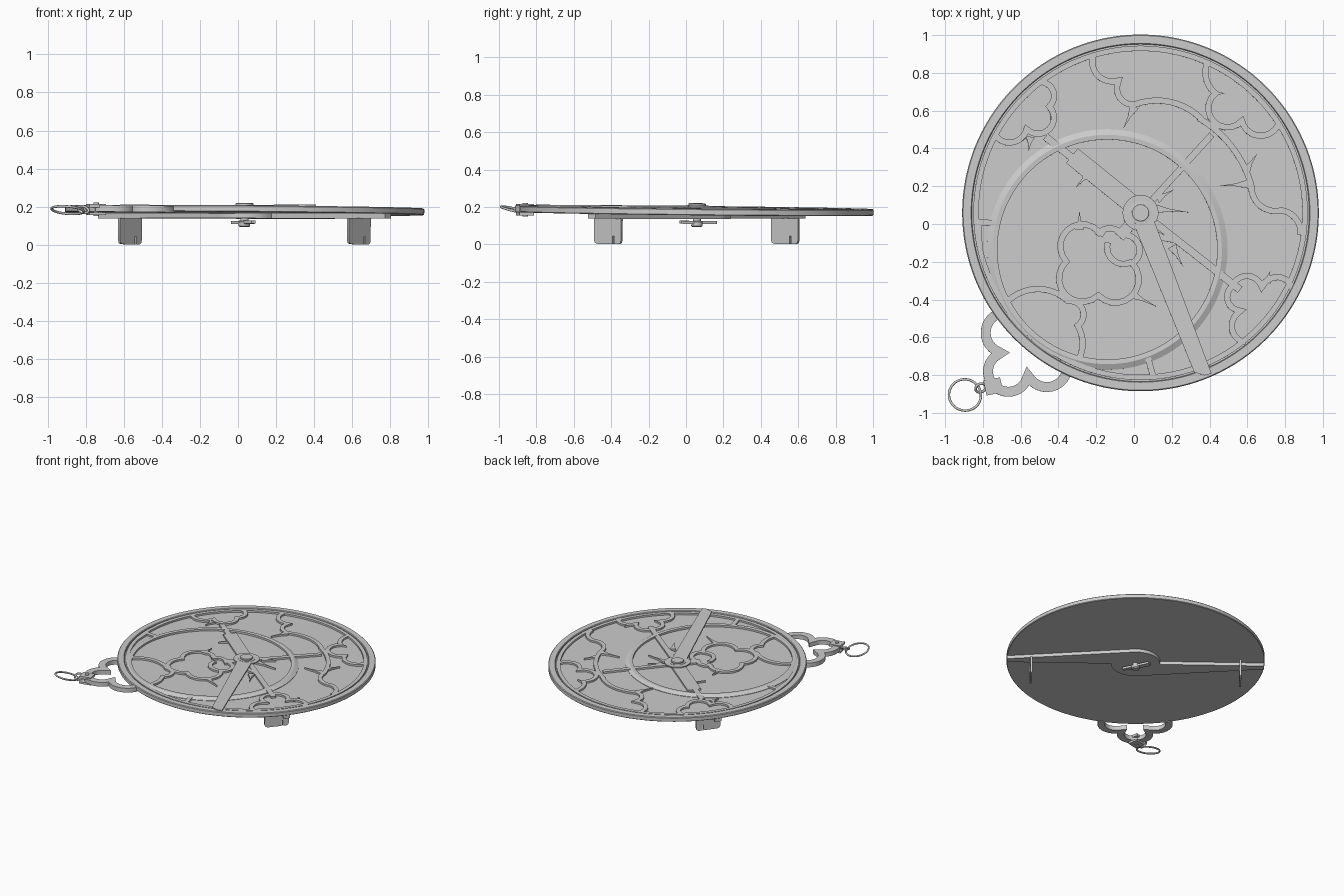
import bpy, bmesh, math
from math import sin, cos, pi, radians
from mathutils import Matrix, Vector

if "Cube" in bpy.data.objects:
    bpy.data.objects.remove(bpy.data.objects["Cube"])

CX, CY = 0.033, 0.057                      # disc centre
ALI = Matrix.Rotation(radians(-38.2), 4, 'Z')   # sighting bar direction
TILT = Matrix.Translation((CX, CY, 0)) @ Matrix.Rotation(-0.013, 4, Vector((0.786, -0.618, 0)))
WORLD = TILT @ Matrix.Translation((-CX, -CY, 0))  # for parts given in grid coordinates
PLATE, RETE = 0.181, 0.195                 # plate top, openwork top


def finish(name, bm, mat):
    bmesh.ops.recalc_face_normals(bm, faces=bm.faces)
    me = bpy.data.meshes.new(name)
    bm.to_mesh(me)
    bm.free()
    ob = bpy.data.objects.new(name, me)
    bpy.context.collection.objects.link(ob)
    ob.matrix_world = mat
    bpy.ops.object.select_all(action='DESELECT')
    ob.select_set(True)
    bpy.context.view_layer.objects.active = ob
    bpy.ops.object.shade_smooth_by_angle(angle=radians(28))
    return ob


def prism(name, pts, z0, z1, mat=TILT):
    bm = bmesh.new()
    f = bm.faces.new([bm.verts.new((x, y, z0)) for x, y in pts])
    r = bmesh.ops.extrude_face_region(bm, geom=[f])
    top = [v for v in r['geom'] if isinstance(v, bmesh.types.BMVert)]
    bmesh.ops.translate(bm, verts=top, vec=(0, 0, z1 - z0))
    return finish(name, bm, mat)


def lathe(name, prof, mat=TILT, n=128, closed=False):
    bm = bmesh.new()
    vs = [bm.verts.new((r, 0, z)) for r, z in prof]
    es = [bm.edges.new(p) for p in zip(vs, vs[1:])]
    if closed:
        es.append(bm.edges.new((vs[-1], vs[0])))
    bmesh.ops.spin(bm, geom=vs + es, cent=(0, 0, 0), axis=(0, 0, 1), angle=2 * pi, steps=n)
    bmesh.ops.remove_doubles(bm, verts=bm.verts, dist=1e-5)
    return finish(name, bm, mat)


def arcs(start, steps, n=10):
    """Path of arcs; each step is x, y, bulge (positive = right of travel)."""
    path = [Vector(start)]
    for x, y, b in steps:
        a, e = path[-1].copy(), Vector((x, y))
        d = e - a
        right = Vector((d.y, -d.x))
        if abs(b) < 1e-3:
            path.append(e)
            continue
        c = (a + e) / 2 + right * (b - 1 / b) / 4
        ang = 4 * math.atan(b)
        for i in range(1, n + 1):
            path.append(c + Matrix.Rotation(ang * i / n, 2) @ (a - c))
    return path


def ribbon(name, path, w=0.032, z0=PLATE - 0.002, z1=RETE, mat=WORLD):
    bm = bmesh.new()
    rows = []
    for i, p in enumerate(path):
        d0 = (p - path[i - 1]).normalized() if i else (path[1] - p).normalized()
        d1 = (path[i + 1] - p).normalized() if i < len(path) - 1 else d0
        t = (d0 + d1).normalized() if (d0 + d1).length > 0.1 else d0
        s = Vector((-t.y, t.x)) * w / 2 / max(0.6, t.dot(d0))
        rows.append([bm.verts.new((q.x, q.y, z)) for q, z in
                     ((p + s, z0), (p + s, z1), (p - s, z1), (p - s, z0))])
    for a, b in zip(rows, rows[1:]):
        for k in range(4):
            bm.faces.new((a[k], a[(k + 1) % 4], b[(k + 1) % 4], b[k]))
    bm.faces.new(rows[0])
    bm.faces.new(rows[-1][::-1])
    return finish(name, bm, mat)


def spike(name, x0, y0, x1, y1, w=0.05):
    a, b = Vector((x0, y0)), Vector((x1, y1))
    s = Vector((a.y - b.y, b.x - a.x)).normalized() * w / 2
    m = a.lerp(b, 0.45)
    prism(name, [a + s, a - s, m - s * 0.3, b, m + s * 0.3], PLATE - 0.002, RETE, WORLD)


# Main body with raised limb, and the openwork's outer ring
lathe("body_plate", [(0, .163), (.940, .163), (.944, .167), (.944, .193), (.939, .198),
                     (.897, .198), (.893, .194), (.893, PLATE), (0, PLATE)], n=192)
lathe("openwork_outer_ring", [(.857, .179), (.857, RETE), (.885, RETE), (.885, .179)], n=192, closed=True)

# Off-centre bevelled ring
lathe("zodiac_ring", [(.582, .179), (.582, .196), (.607, .198), (.637, .184), (.637, .179)],
      WORLD @ Matrix.Translation((-.143, -.137, 0)), n=160, closed=True)

# Openwork scroll strips
ribbon("top_scroll", arcs((-.22, .88), [(-.08, .76, .6), (0, .63, .6), (.36, .55, -.3)]))
ribbon("upper_right_scroll", arcs((.39, .86), [(.43, .69, .35), (.57, .545, 1.1), (.76, .52, .7)]))
ribbon("right_scroll", arcs((.34, .56), [(.62, .20, -.2), (.78, .07, .5), (.88, -.06, -.4)]))
ribbon("lower_right_scroll_a", arcs((.52, -.33), [(.675, -.34, -.75), (.84, -.35, -.75)]))
ribbon("lower_right_scroll_b", arcs((.52, -.33), [(.57, -.46, .75), (.59, -.63, .75)]))
ribbon("upper_left_scroll", arcs((-.49, .75), [(-.45, .62, -.65), (-.57, .50, -1), (-.73, .46, -.6)]))
ribbon("lower_left_scroll", arcs((-.67, -.41), [(-.35, -.41, -.4), (-.30, -.54, -.8), (-.29, -.71, -.25)]))
ribbon("centre_quatrefoil", arcs((-.16, -.06), [(-.36, -.20, -.01), (-.19, -.38, 1)])[:1] +
       arcs((-.19, -.04), [(-.36, -.20, 1), (-.19, -.38, 1), (-.01, -.21, 1), (-.06, -.06, .8),
                           (-.20, -.06, .5)]))
ribbon("centre_hook", arcs((-.01, -.20), [(-.14, -.10, -.7)]))

# Straight bars of the openwork
for nm, a, b, w in (("cross_bar", (-.47, .46), (.56, -.35), .04),
                    ("cross_bar_wide", (-.33, .36), (.033, .067), .10),
                    ("upright_bar", (.41, .47), (.033, .057), .035),
                    ("left_bar", (-.84, .01), (-.72, 0), .032),
                    ("left_strip", (-.82, 0), (-.81, -.19), .02),
                    ("bottom_bar", (.07, -.70), (.10, -.81), .032),
                    ("lower_upright_bar", (.033, .057), (-.08, -.07), .06)):
    ribbon(nm, [Vector(a), Vector(b)], w)

# Pointers
for i, s in enumerate([(0, .62, -.06, .50), (.42, .69, .48, .69), (-.55, .46, -.56, .38),
                       (.59, .28, .65, .37), (.61, .21, .45, .20), (-.24, .27, -.31, .19),
                       (.10, .08, .29, .06), (.11, -.06, .30, -.13), (.12, .13, .21, .18),
                       (.20, -.12, .26, -.23), (.70, -.31, .72, -.25), (-.29, -.03, -.29, .07),
                       (-.02, -.37, .12, -.44)]):
    spike("star_pointer_%d" % i, *s)

# Throne: two scalloped arms, mirrored
THR = TILT @ Matrix(((.768, -.64, 0, 0), (-.64, -.768, 0, 0), (0, 0, 1, 0), (0, 0, 0, 1)))
for side in (-1, 1):
    p = arcs((side * .24, .90), [(side * .09, 1.04, side * .7), (0, 1.20, side * .6)], 14)
    ribbon("throne_arm_%s" % ("left" if side < 0 else "right"), p, .052, .158, .192, THR)

# Shackle block, link and hanging ring
block = [(-.045, -.04), (.045, -.04), (.045, .04), (-.045, .04)]
SH = Matrix.Translation((-.745, -.86, 0)) @ Matrix.Rotation(radians(12), 4, 'Z')
prism("shackle_block_top", block, .195, .215, SH)
prism("shackle_block_bottom", block, .155, .170, SH)
lathe("shackle_pin", [(0, .15), (.014, .15), (.014, .222), (0, .222)], SH, 24)


def hoop(name, loc, rot, r, t):
    bpy.ops.mesh.primitive_torus_add(major_radius=r, minor_radius=t, major_segments=48,
                                     minor_segments=10, location=loc, rotation=rot)
    o = bpy.context.object
    o.name = name
    bpy.ops.object.shade_smooth()


hoop("shackle_link", (-.812, -.868, .185), (radians(35), radians(20), 0), .028, .007)
hoop("hanging_ring", (-.895, -.905, .182), (radians(-13), radians(5), 0), .085, .0065)

# Rule on the front, with round hub
RULE = TILT @ Matrix.Rotation(math.atan2(-.85, .335), 4, 'Z')
hub = [(.095 * cos(radians(a)), .095 * sin(radians(a))) for a in range(40, 321, 10)]
prism("rule", [(.07, -.055), (.89, -.045), (.925, .0), (.93, .038), (.07, .052)] + hub, .198, .206, RULE)
lathe("pin_head", [(0, .204), (.062, .204), (.062, .208), (.047, .209), (.047, .217), (.043, .220), (0, .220)], n=48)

# Pin end and wedge on the back
lathe("pin_end", [(0, .093), (.024, .093), (.03, .099), (.03, .12), (.022, .124), (.022, .17), (0, .17)], n=32)
prism("wedge", [(-.10, -.012), (.11, -.022), (.11, .022), (-.10, .012)], .110, .126,
      TILT @ Matrix.Rotation(radians(118), 4, 'Z'))

# Sighting bar on the back: point-symmetric halves about the hub
half = [(.94, 0), (.94, .05)] + [(.18 * cos(radians(a)), .18 * sin(radians(a))) for a in range(80, 181, 5)]
prism("sighting_bar", half + [(-x, -y) for x, y in half], .138, .164, TILT @ ALI)

# Two sight vanes with a slit, standing on the ground plane
vane = [(-.092, .14), (-.092, .022), (-.085, .008), (-.07, .002), (.036, .002), (.036, .045),
        (.046, .045), (.046, .002), (.075, .002), (.087, .008), (.092, .022), (.092, .14)]
UP = Matrix(((0, 0, 1, 0), (1, 0, 0, 0), (0, 1, 0, 0), (0, 0, 0, 1)))
for nm, u in (("sight_vane_right", .765), ("sight_vane_left", -.765)):
    prism(nm, vane, u - .007, u + .007, TILT @ ALI @ UP)
